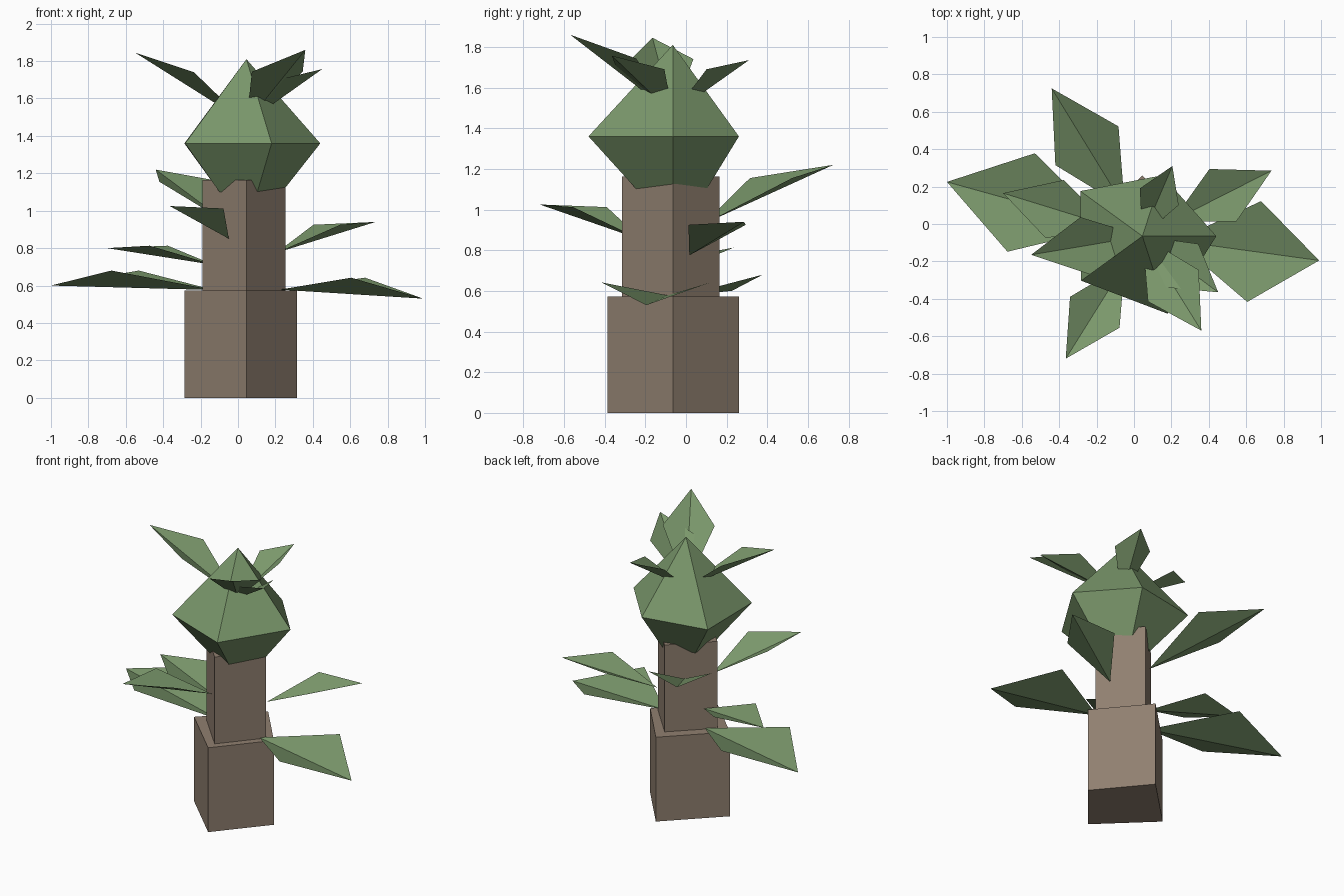
import bpy
from math import cos, sin, tau
from mathutils import Vector

if "Cube" in bpy.data.objects:
    bpy.data.objects.remove(bpy.data.objects["Cube"])

AXIS = Vector((0.045, -0.065, 0))  # shared axis of trunk and crown


def material(name, color):
    m = bpy.data.materials.new(name)
    m.diffuse_color = (*color, 1)
    m.use_nodes = True
    m.node_tree.nodes["Principled BSDF"].inputs["Base Color"].default_value = m.diffuse_color
    return m


BARK = material("bark", (0.28, 0.215, 0.162))
GREEN = material("foliage", (0.195, 0.31, 0.147))


def make_mesh(name, verts, faces, mat):
    me = bpy.data.meshes.new(name)
    me.from_pydata(verts, [], faces)
    me.materials.append(mat)
    ob = bpy.data.objects.new(name, me)
    bpy.context.collection.objects.link(ob)
    return ob


def ring(radii, z):
    n = len(radii)
    return [AXIS + Vector((r * cos(tau * i / n), r * sin(tau * i / n), z))
            for i, r in enumerate(radii)]


def bridge(n):
    return [(i, (i + 1) % n, n + (i + 1) % n, n + i) for i in range(n)]


def trunk(name, radii, z0, z1):
    n = len(radii)
    faces = bridge(n) + [tuple(reversed(range(n))), tuple(range(n, 2 * n))]
    make_mesh(name, ring(radii, z0) + ring(radii, z1), faces, BARK)


def leaf(name, tip, base_r, base_z, along, half_width, side_z):
    """Diamond leaf folded along the line from base to tip."""
    d = Vector((tip[0], tip[1], 0)) - AXIS
    d.normalize()
    side = Vector((-d.y, d.x, 0)) * half_width
    up = Vector((0, 0, 1))
    mid = AXIS + d * along + up * side_z
    base = AXIS + d * base_r + up * base_z
    make_mesh(name, [base, mid - side, Vector(tip), mid + side],
              [(0, 1, 2), (0, 2, 3)], GREEN)


# Two uneven four-sided trunk blocks
trunk("lower_trunk", (0.27, 0.325, 0.33, 0.32), 0, 0.573)
trunk("upper_trunk", (0.21, 0.23, 0.235, 0.25), 0.573, 1.163)

# Five-sided crown: small bottom ring, wide ring, apex
n = 5
crown_verts = ring((0.19, 0.175, 0.178, 0.178, 0.188), 1.10)
crown_verts += ring((0.395, 0.342, 0.41, 0.405, 0.436), 1.36)
crown_verts.append(AXIS + Vector((0, 0, 1.81)))
crown_faces = bridge(n) + [tuple(reversed(range(n)))]
crown_faces += [(n + i, n + (i + 1) % n, 2 * n) for i in range(n)]
make_mesh("crown", crown_verts, crown_faces, GREEN)

# Leaves: tip, base radius, base z, side distance, half width, side z
trunk_leaves = [
    ((0.99, -0.195, 0.53), 0.18, 0.578, 0.603, 0.272, 0.642),
    ((-1.0, 0.225, 0.60), 0.18, 0.576, 0.673, 0.273, 0.68),
    ((-0.44, 0.725, 1.22), 0.18, 0.93, 0.567, 0.198, 1.155),
    ((-0.365, -0.72, 1.025), 0.177, 0.85, 0.48, 0.156, 1.012),
    ((0.735, 0.285, 0.94), 0.18, 0.775, 0.482, 0.158, 0.925),
    ((-0.70, 0.165, 0.80), 0.18, 0.71, 0.49, 0.163, 0.813),
]
crown_leaves = [
    ((-0.55, -0.165, 1.845), 0, 1.47, 0.31, 0.155, 1.74),
    ((0.36, -0.57, 1.86), 0, 1.47, 0.312, 0.16, 1.743),
    ((0.45, -0.365, 1.757), 0, 1.47, 0.265, 0.145, 1.69),
    ((0.205, 0.31, 1.735), 0, 1.47, 0.229, 0.113, 1.69),
]
for i, spec in enumerate(trunk_leaves):
    leaf(f"trunk_leaf_{i + 1}", *spec)
for i, spec in enumerate(crown_leaves):
    leaf(f"crown_leaf_{i + 1}", *spec)
